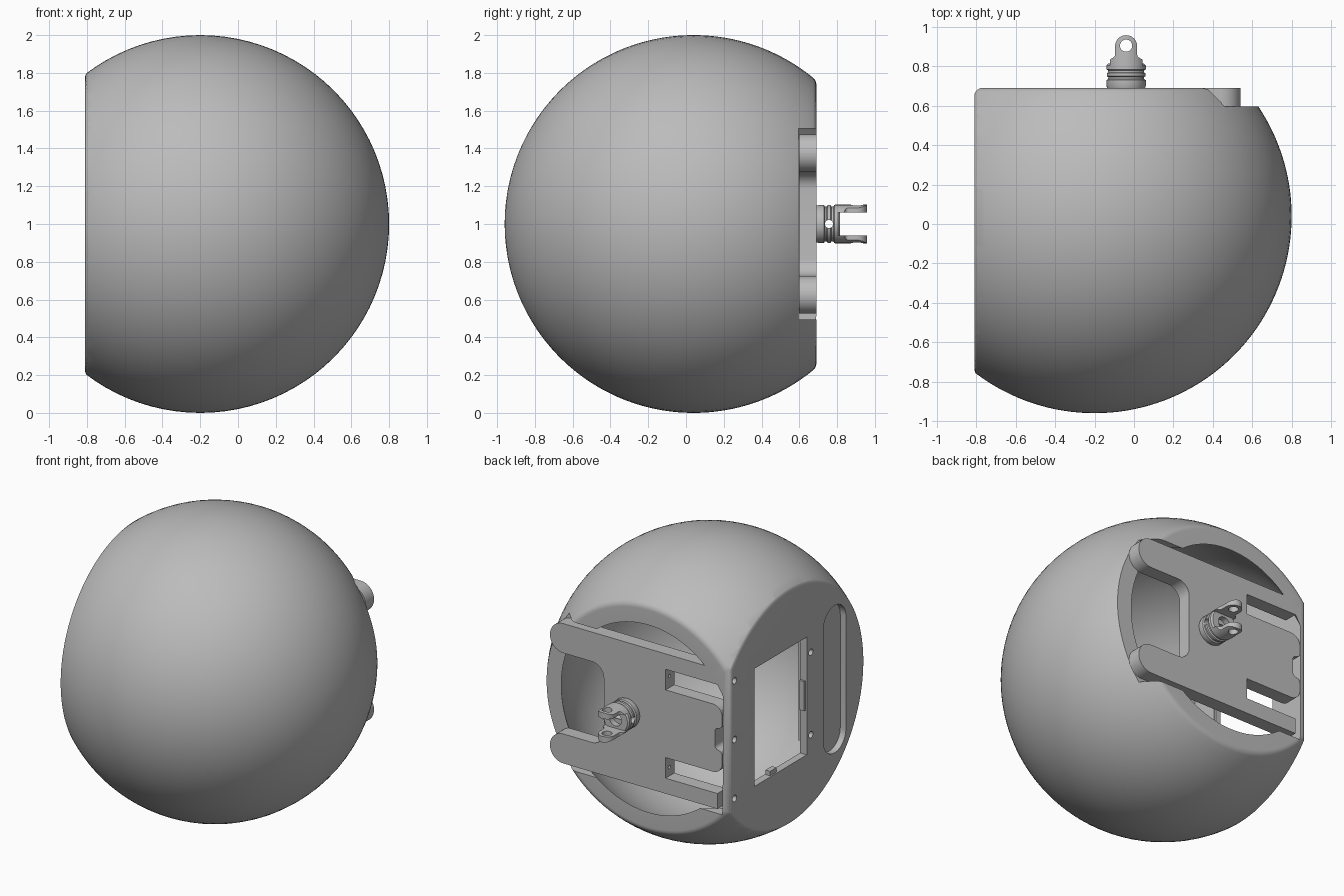
import bpy, bmesh, math
from mathutils import Matrix, Vector

if "Cube" in bpy.data.objects:
    bpy.data.objects.remove(bpy.data.objects["Cube"])

C = Vector((-0.2, 0.04, 1.0))     # centre of the ball
BACK, SIDE, WALL = 0.65, 0.61, 0.56   # distances of the flats and inner wall

grey = bpy.data.materials.new("plain_grey")
grey.use_nodes = True
grey.diffuse_color = (0.5, 0.5, 0.5, 1)
grey.node_tree.nodes["Principled BSDF"].inputs["Base Color"].default_value = (0.5, 0.5, 0.5, 1)


def finish(bm, name):
    bmesh.ops.recalc_face_normals(bm, faces=bm.faces)
    me = bpy.data.meshes.new(name)
    bm.to_mesh(me)
    bm.free()
    me.materials.append(grey)
    ob = bpy.data.objects.new(name, me)
    ob.location = C
    bpy.context.collection.objects.link(ob)
    return ob


def lathe(name, profile, axis, steps=96, origin=(0, 0, 0)):
    """Revolve (radius, height) points; the height runs along axis."""
    bm = bmesh.new()
    vs = [bm.verts.new((r, 0, h)) for r, h in profile]
    es = [bm.edges.new(p) for p in zip(vs, vs[1:])]
    bmesh.ops.spin(bm, geom=vs + es, cent=(0, 0, 0), axis=(0, 0, 1),
                   angle=math.tau, steps=steps, use_duplicate=False)
    bmesh.ops.remove_doubles(bm, verts=bm.verts, dist=1e-5)
    rot = Vector((0, 0, 1)).rotation_difference(Vector(axis)).to_matrix().to_4x4()
    bm.transform(Matrix.Translation(origin) @ rot)
    return finish(bm, name)


def cylinder(name, r, h0, h1, axis, origin, steps=32):
    return lathe(name, [(0, h0), (r, h0), (r, h1), (0, h1)], axis, steps, origin)


def box(name, lo, hi):
    bm = bmesh.new()
    bmesh.ops.create_cube(bm, size=1)
    lo, hi = Vector(lo), Vector(hi)
    for v in bm.verts:
        v.co = Vector([(a + b) / 2 + c * (b - a) for a, b, c in zip(lo, hi, v.co)])
    return finish(bm, name)


def rounded(points, seg=10):
    """Round the corners of an outline of (u, v, radius) points."""
    out = []
    for i, (u, v, r) in enumerate(points):
        p = Vector((u, v))
        if not r:
            out.append(p)
            continue
        a = (Vector(points[i - 1][:2]) - p).normalized()
        b = (Vector(points[(i + 1) % len(points)][:2]) - p).normalized()
        half = a.angle(b) / 2
        mid = p + (a + b).normalized() * r / math.sin(half)
        s = p + a * r / math.tan(half) - mid
        e = p + b * r / math.tan(half) - mid
        turn = s.angle_signed(e)
        for k in range(seg + 1):
            t = -turn * k / seg
            out.append(mid + Vector((s.x * math.cos(t) - s.y * math.sin(t),
                                     s.x * math.sin(t) + s.y * math.cos(t))))
    return out


def prism(name, outline, axis, lo, hi):
    """Extrude an outline along axis 0, 1 or 2."""
    bm = bmesh.new()
    vs = []
    for p in outline:
        co = [p[0], p[1]]
        co.insert(axis, lo)
        vs.append(bm.verts.new(co))
    face = bm.faces.new(vs)
    ext = bmesh.ops.extrude_face_region(bm, geom=[face])["geom"]
    step = Vector([hi - lo if i == axis else 0 for i in range(3)])
    bmesh.ops.translate(bm, vec=step, verts=[g for g in ext if isinstance(g, bmesh.types.BMVert)])
    bmesh.ops.remove_doubles(bm, verts=bm.verts, dist=1e-5)
    return finish(bm, name)


def cut(ob, tool, op="DIFFERENCE"):
    mod = ob.modifiers.new(op, "BOOLEAN")
    mod.operation, mod.object, mod.solver = op, tool, "EXACT"
    bpy.context.view_layer.objects.active = ob
    bpy.ops.object.modifier_apply(modifier=mod.name)
    bpy.data.objects.remove(tool)


def smooth(ob, angle=30):
    bpy.ops.object.select_all(action="DESELECT")
    ob.select_set(True)
    bpy.context.view_layer.objects.active = ob
    bpy.ops.object.shade_smooth_by_angle(angle=math.radians(angle))


def flat_ball(name, flat, radius, axis, f=0.05):
    """Ball with one flat side and a rounded rim."""
    hc = flat - f
    rc = math.sqrt((radius - f) ** 2 - hc ** 2)
    end = math.atan2(hc, rc)
    prof = [(0, flat)]
    prof += [(rc + f * math.sin(t), hc + f * math.cos(t))
             for t in [(math.pi / 2 - end) * k / 6 for k in range(7)]]
    n = 56
    prof += [(radius * math.cos(t), radius * math.sin(t))
             for t in [end - (end + math.pi / 2) * k / n for k in range(1, n)]]
    return lathe(name, prof + [(0, -radius)], axis)


# Ball shell: two flats, hollow inside, open at the back
shell = flat_ball("ball_shell", BACK, 1.0, (0, 1, 0))
cut(shell, flat_ball("side_trim", SIDE, 1.004, (-1, 0, 0)), "INTERSECT")
corner = rounded([(-SIDE - .001, -2, 0), (2, -2, 0), (2, BACK + .001, 0), (-SIDE - .001, BACK + .001, .045)])
cut(shell, prism("corner_trim", corner, 2, -2, 2), "INTERSECT")
cavity = lathe("cavity", [(.91 * math.sin(math.pi * k / 48), .91 * math.cos(math.pi * k / 48))
                          for k in range(49)], (0, 1, 0))
cut(cavity, box("cavity_trim", (-WALL, -2, -2), (2, 2, 2)), "INTERSECT")
cut(shell, cavity)

# Seat for the back plate, window, shallow slot and screw holes
cut(shell, box("plate_seat", (-WALL + .002, .555, -.505), (2, 2, .505)))
cut(shell, box("window", (-1, -.18, -.4), (-.5, .38, .4)))
slot = rounded([(y, z, .117) for y, z in ((-.6, -.5), (-.36, -.5), (-.36, .5), (-.6, .5))])
cut(shell, prism("slot", slot, 0, -1, -SIDE + .042))
for y, z in ((.595, -.4), (.595, 0), (.595, .4), (-.225, -.28), (-.225, .28)):
    cut(shell, cylinder("screw_hole", .022, -.05, .03, (1, 0, 0), (-SIDE, y, z), 20))
smooth(shell)

# Small window catches and the housing behind the slot
box("window_catch_low", (-.6, .13, -.402), (-.565, .2, -.37))
box("window_catch_side", (-.6, -.182, -.1), (-.565, -.165, .1))
box("slot_housing", (-WALL - .005, -.6, -.42), (-.42, -.36, .42))

# Back plate: one half of the outline, mirrored in z
half = [(-.555, .075, .03), (-.555, .23, .07), (-.13, .23, 0), (-.13, .37, 0),
        (-.52, .37, 0), (-.52, .475, 0), (.74, .475, .099), (.74, .275, .099),
        (.335, .275, .09)]
notch = [(-.5, -.075, .03), (-.5, .075, .03)]
outline = notch + half + [(x, -z, r) for x, z, r in reversed(half)]
plate = prism("back_plate", rounded(outline), 1, .557, BACK)
for z in (-.31, .31):
    cut(plate, cylinder("pin_hole", .012, -.03, .03, (1, 0, 0), (-.13, .61, z), 12))
smooth(plate)

# Joint: grooved collar with a forked lug
HX = .16
collar = lathe("joint_collar", [(0, .64), (.092, .64), (.1, .66), (.1, .69), (.092, .695),
                                (.092, .705), (.1, .71), (.1, .725), (.092, .73), (.092, .74),
                                (.1, .745), (.1, .765), (.09, .775), (0, .775)],
               (0, 1, 0), 40, (HX, 0, 0))
cut(collar, cylinder("collar_socket", .045, .735, .9, (0, 1, 0), (HX, 0, 0)))
cut(collar, cylinder("collar_cross_hole", .022, -.2, .2, (1, 0, 0), (HX, .717, 0), 20))
smooth(collar)
lug = rounded([(HX - .1, .75, 0), (HX + .1, .75, 0), (HX + .09, .79, .03), (HX + .056, .81, .02),
               (HX + .056, .918, .055), (HX - .056, .918, .055), (HX - .056, .81, .02),
               (HX - .09, .79, .03)], 8)
for name, lo, hi in (("upper_lug", .06, .11), ("lower_lug", -.11, -.06)):
    fork = prism(name, lug, 2, lo, hi)
    cut(fork, cylinder("round_trim", .102, .7, 1, (0, 1, 0), (HX, 0, 0), 48), "INTERSECT")
    cut(fork, cylinder("lug_hole", .031, -.3, .3, (0, 0, 1), (HX, .865, 0), 24))
    smooth(fork)
